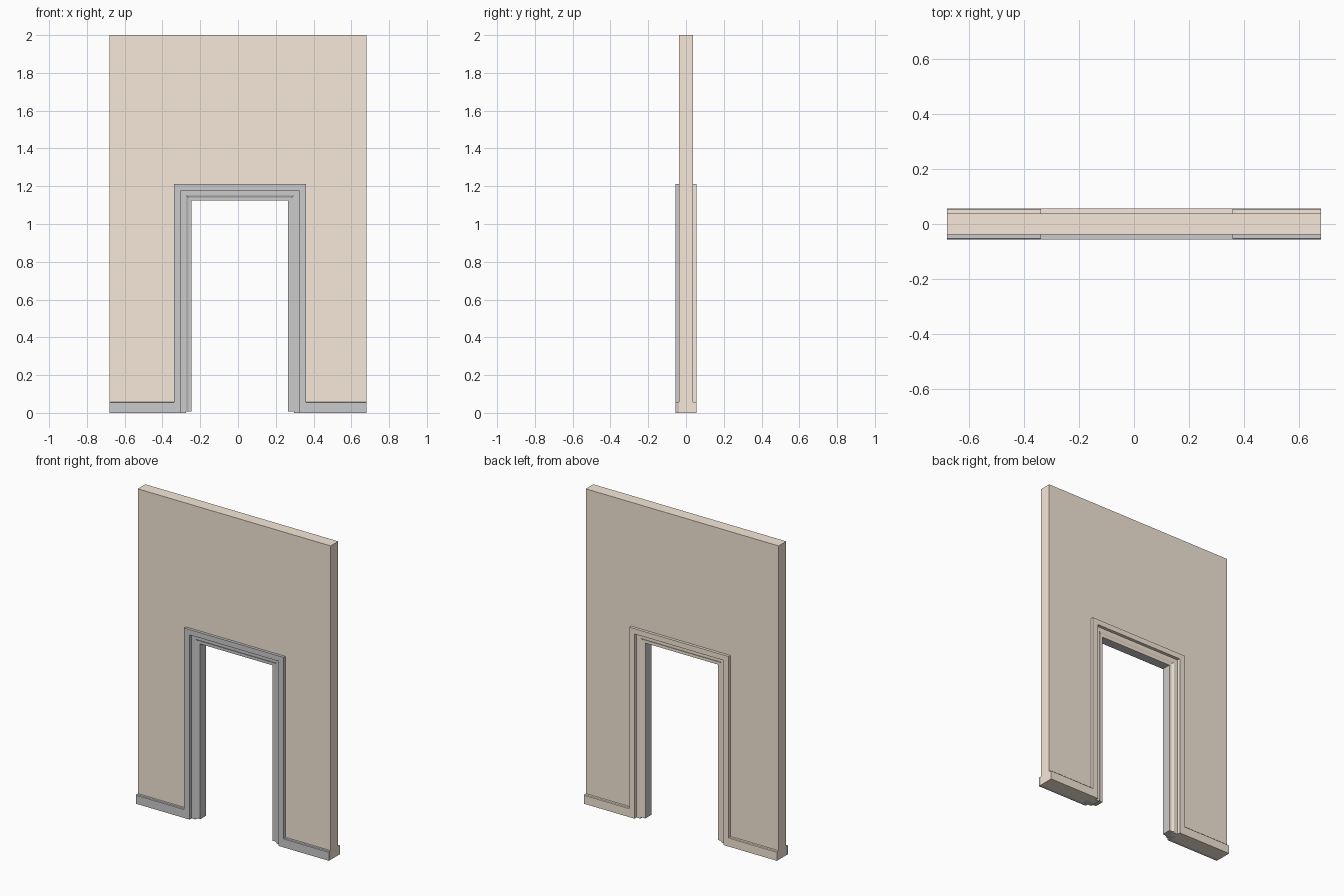
import bpy, bmesh

if "Cube" in bpy.data.objects:
    bpy.data.objects.remove(bpy.data.objects["Cube"])

TAN = bpy.data.materials.new("tan_paint")
TAN.diffuse_color = (0.92, 0.81, 0.69, 1)
TAN.use_nodes = True
TAN.node_tree.nodes["Principled BSDF"].inputs["Base Color"].default_value = TAN.diffuse_color

# Outer edges of the door casing, wall half width and half depths
LEFT, RIGHT, TOP = -0.34, 0.36, 1.211
HALF_W, WALL_Y, TRIM_Y = 0.68, 0.038, 0.056


def finish(name, bm, mat):
    bmesh.ops.recalc_face_normals(bm, faces=bm.faces)
    mesh = bpy.data.meshes.new(name)
    bm.to_mesh(mesh)
    bm.free()
    obj = bpy.data.objects.new(name, mesh)
    bpy.context.collection.objects.link(obj)
    if mat:
        mesh.materials.append(mat)
    return obj


def loft(name, rings, mat):
    """Join equal rings of points into a capped solid."""
    bm = bmesh.new()
    rings = [[bm.verts.new(p) for p in ring] for ring in rings]
    n = len(rings[0])
    for a, b in zip(rings, rings[1:]):
        for i in range(n):
            j = (i + 1) % n
            bm.faces.new((a[i], a[j], b[j], b[i]))
    bm.faces.new(rings[0])
    bm.faces.new(rings[-1])
    return finish(name, bm, mat)


def door_frame(name, profile, side, mat, base=0.0):
    """Sweep (inset, depth) points up, across and down the opening with mitred corners."""
    def ring(x, sx, z=None):
        return [(x + sx * d, side * y, TOP - 0.92 * d if z is None else z)
                for d, y in profile]
    loft(name, [ring(LEFT, 1, base), ring(LEFT, 1), ring(RIGHT, -1), ring(RIGHT, -1, base)], mat)


# Wall with the doorway cut out of its outline
l, r, t = LEFT + 0.02, RIGHT - 0.02, TOP - 0.02
outline = [(-HALF_W, 0), (l, 0), (l, t), (r, t), (r, 0), (HALF_W, 0), (HALF_W, 2), (-HALF_W, 2)]
loft("wall", [[(x, y, z) for x, z in outline] for y in (-WALL_Y, WALL_Y)], TAN)

# Casing and stepped jamb, baseboards: grey in front, tan behind
casing = [(0, 0), (0, TRIM_Y), (0.037, TRIM_Y), (0.037, 0.036), (0.064, 0.036), (0.064, 0)]
for label, side, mat in (("front", -1, None), ("back", 1, TAN)):
    door_frame(label + "_casing", casing, side, mat)
    for end, x0, x1 in (("left", -HALF_W, LEFT), ("right", RIGHT, HALF_W)):
        board = [(WALL_Y, 0), (TRIM_Y, 0), (TRIM_Y, 0.054), (TRIM_Y - 0.004, 0.058), (WALL_Y, 0.058)]
        loft(f"{label}_{end}_baseboard",
             [[(x, side * y, z) for y, z in board] for x in (x0, x1)], mat)

# Door stop with sloped shoulders, slightly clear of the floor
door_frame("door_stop", [(0.06, 0.036), (0.064, 0.036), (0.077, 0.03), (0.094, 0.03),
                         (0.094, -0.024), (0.06, -0.024)], -1, None, 0.007)
door_frame("back_door_stop", [(0.06, 0.024), (0.094, 0.024), (0.094, 0.03), (0.077, 0.03),
                              (0.064, 0.036), (0.06, 0.036)], 1, TAN, 0.007)
